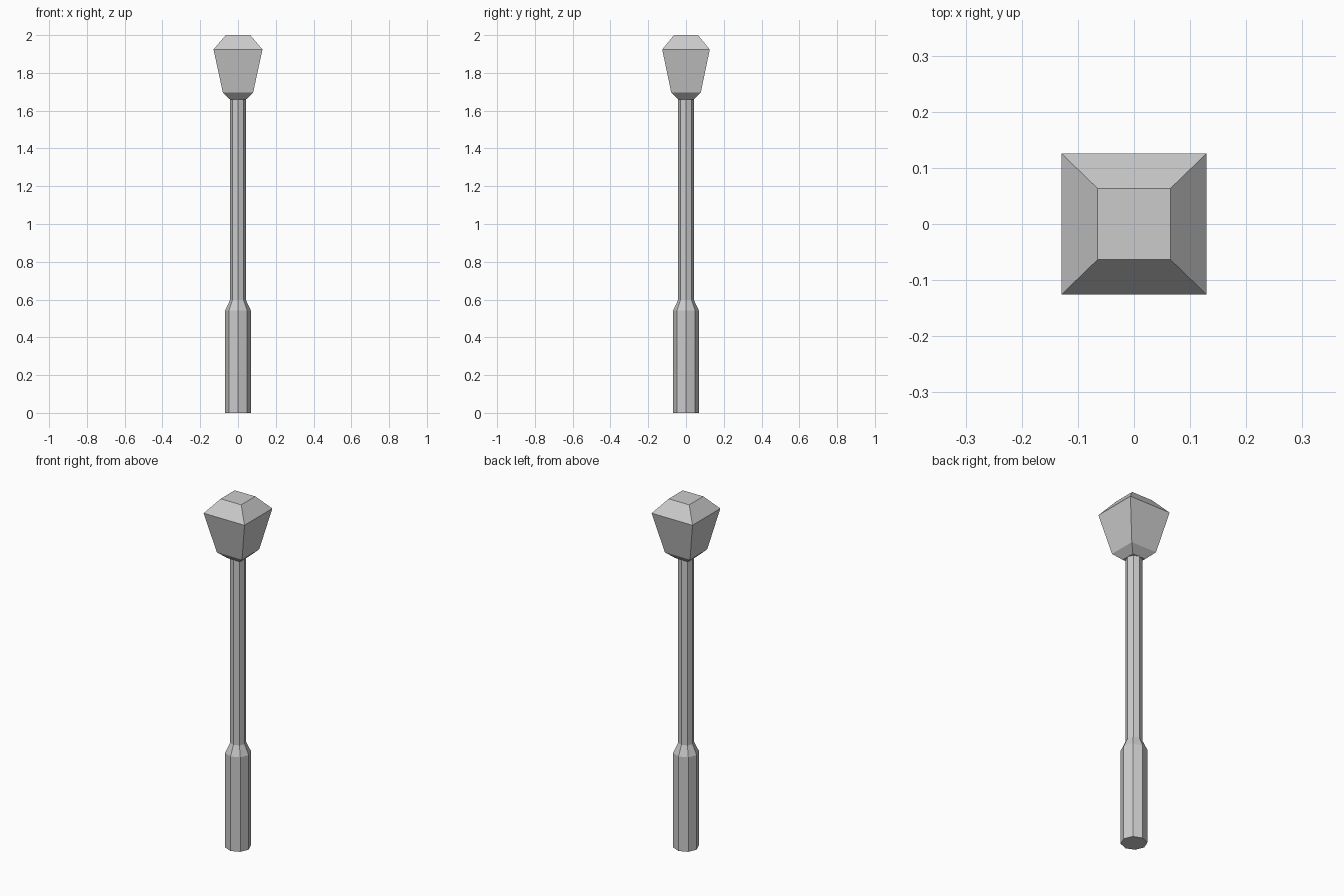
import bpy, bmesh
from math import cos, sin, pi

if "Cube" in bpy.data.objects:
    bpy.data.objects.remove(bpy.data.objects["Cube"])


def loft(name, sides, start, sections):
    """Stack flat-faced rings; each section is (z, x radius, y radius)."""
    bm = bmesh.new()
    rings = []
    for z, rx, ry in sections:
        angles = [start + 2 * pi * i / sides for i in range(sides)]
        rings.append([bm.verts.new((rx * cos(a), ry * sin(a), z)) for a in angles])
    for low, high in zip(rings, rings[1:]):
        for i in range(sides):
            j = (i + 1) % sides
            bm.faces.new((low[i], low[j], high[j], high[i]))
    bm.faces.new(rings[0][::-1])
    bm.faces.new(rings[-1])
    mesh = bpy.data.meshes.new(name)
    bm.to_mesh(mesh)
    bm.free()
    obj = bpy.data.objects.new(name, mesh)
    bpy.context.collection.objects.link(obj)
    return obj


# Octagonal post: thick base, short taper, slim shaft
loft("lamp_post", 8, 0, [
    (0, 0.068, 0.068), (0.542, 0.068, 0.068),
    (0.598, 0.042, 0.042), (1.66, 0.042, 0.042)])

# Square lantern head: half widths become corner radii
D = 2 ** 0.5
head = [(1.658, 0.041, 0.040), (1.695, 0.080, 0.078),
        (1.924, 0.1295, 0.126), (2.0, 0.065, 0.0635)]
loft("lantern_head", 4, pi / 4, [(z, x * D, y * D) for z, x, y in head])
